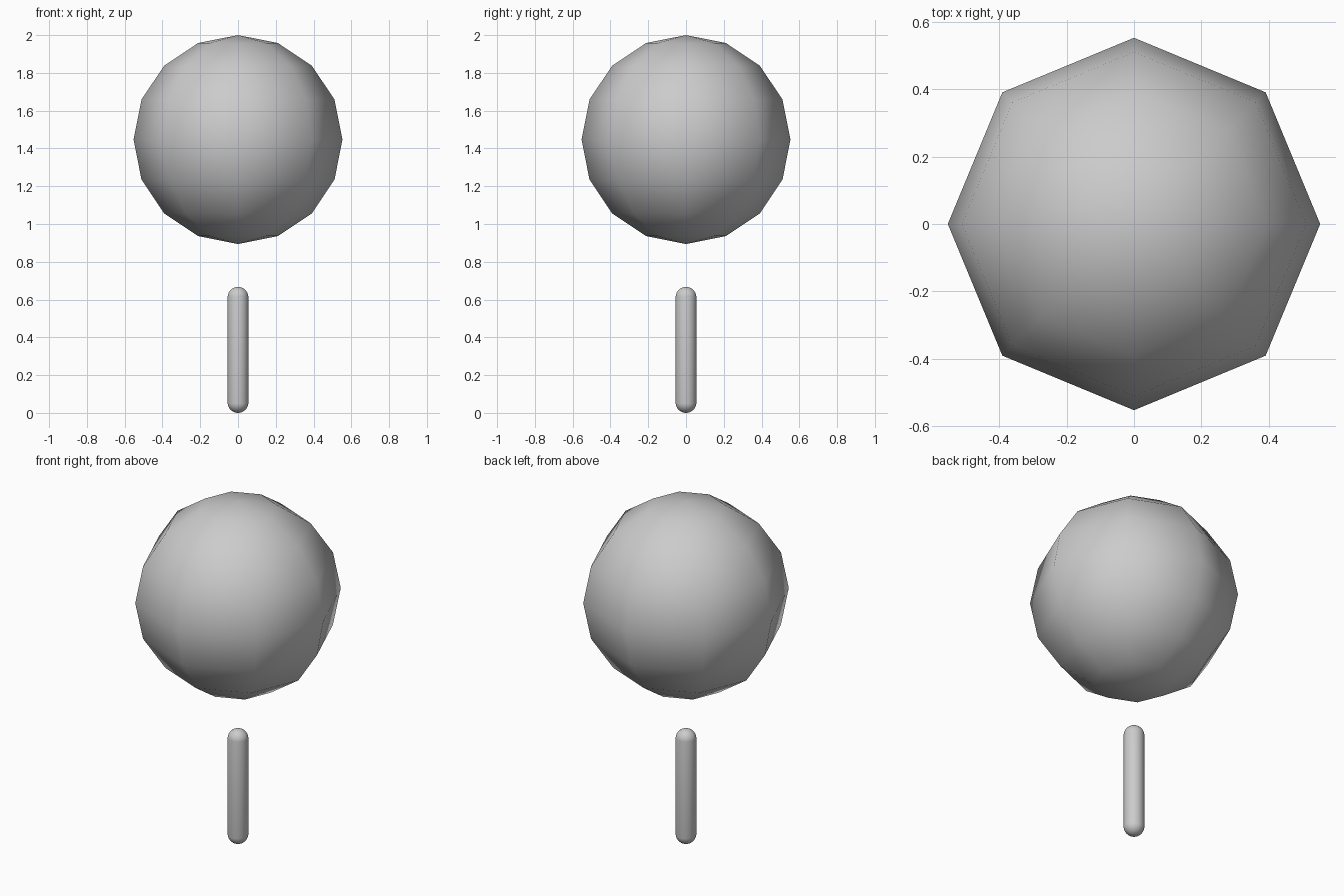
import bpy, bmesh, math

if "Cube" in bpy.data.objects:
    bpy.data.objects.remove(bpy.data.objects["Cube"])

R = 0.553           # ball radius
r, h = 0.055, 0.667  # stick radius and height


def finish(bm, name):
    for f in bm.faces:
        f.smooth = True
    bmesh.ops.recalc_face_normals(bm, faces=bm.faces)
    me = bpy.data.meshes.new(name)
    bm.to_mesh(me)
    bm.free()
    ob = bpy.data.objects.new(name, me)
    bpy.context.collection.objects.link(ob)
    return ob


# Low-poly ball, eight sides by eight rings, smooth shaded
bm = bmesh.new()
bmesh.ops.create_uvsphere(bm, u_segments=8, v_segments=8, radius=R)
ball = finish(bm, "ball")
ball.location.z = 2 - R

# Round-ended stick: a sphere with its two halves pulled apart
bm = bmesh.new()
bmesh.ops.create_uvsphere(bm, u_segments=32, v_segments=17, radius=r)
for v in bm.verts:
    v.co.z += h - r if v.co.z > 0 else r
stick = finish(bm, "stick")
